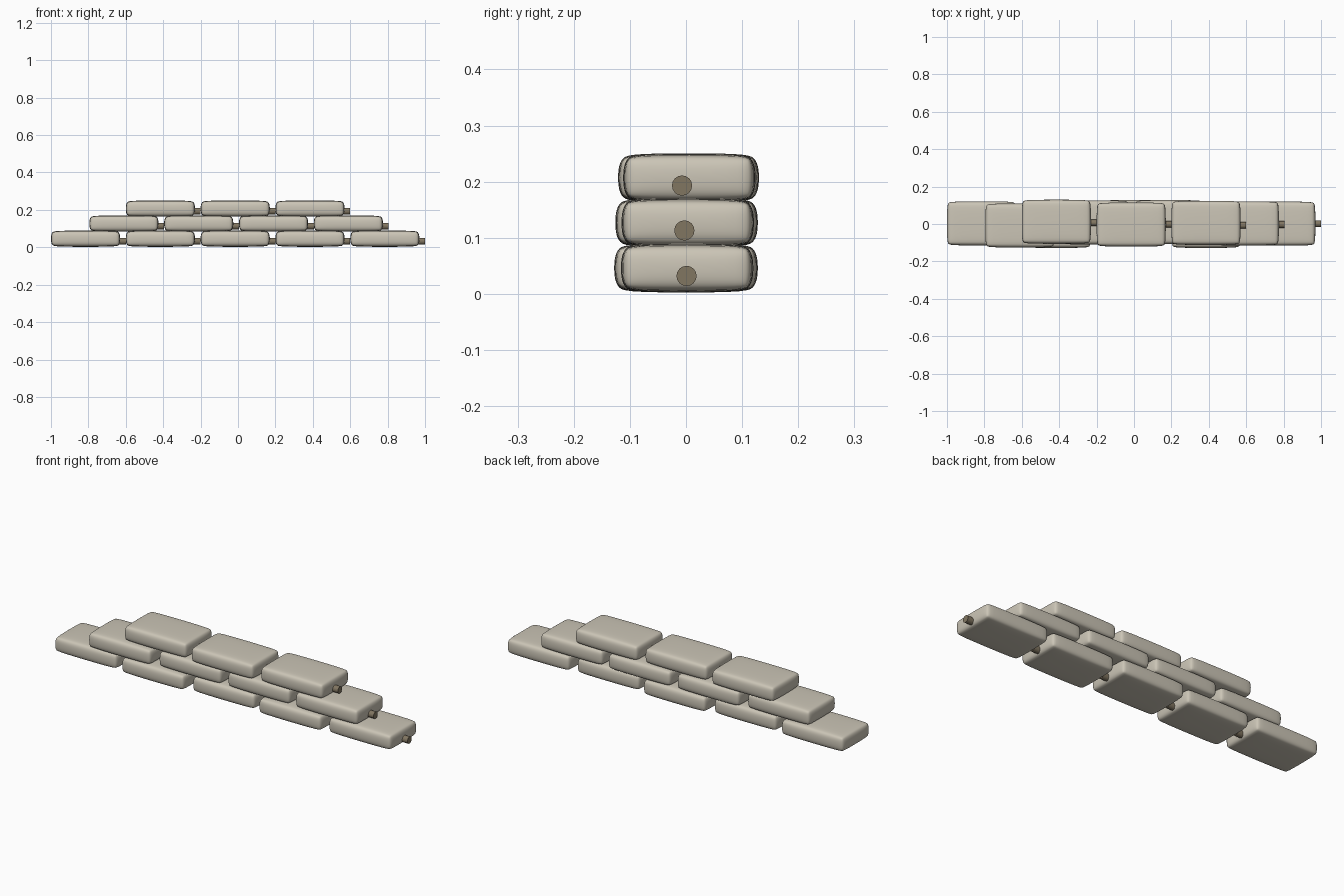
import bpy
import math

if "Cube" in bpy.data.objects:
    bpy.data.objects.remove(bpy.data.objects["Cube"])


def material(name, colour):
    m = bpy.data.materials.new(name)
    m.diffuse_color = (*colour, 1)
    m.use_nodes = True
    m.node_tree.nodes["Principled BSDF"].inputs["Base Color"].default_value = m.diffuse_color
    return m


canvas = material("canvas", (0.60, 0.56, 0.47))
cord = material("cord", (0.22, 0.18, 0.12))

LENGTH, WIDTH, HEIGHT = 0.37, 0.236, 0.087


def sandbag(name, x, y, z):
    # Stuffed bag: bevelled box softened by subdivision
    bpy.ops.mesh.primitive_cube_add(size=1, location=(x + LENGTH / 2, y, z))
    bag = bpy.context.object
    bag.name = name
    bag.scale = (LENGTH, WIDTH, HEIGHT)
    bpy.ops.object.transform_apply(location=False, rotation=False, scale=True)
    bevel = bag.modifiers.new("round", 'BEVEL')
    bevel.width = 0.026
    bevel.segments = 2
    soft = bag.modifiers.new("soft", 'SUBSURF')
    soft.levels = soft.render_levels = 2
    bpy.ops.object.modifier_apply(modifier="round")
    bpy.ops.object.modifier_apply(modifier="soft")
    # Restore the full size lost to smoothing
    d = bag.dimensions.copy()
    bag.scale = (LENGTH / d.x, WIDTH / d.y, HEIGHT / d.z)
    bpy.ops.object.transform_apply(location=False, rotation=False, scale=True)
    bpy.ops.object.shade_smooth()
    bag.data.materials.append(canvas)


def tied_neck(name, x, y, z):
    # Short tied stub at the right end of a bag
    bpy.ops.mesh.primitive_cylinder_add(
        vertices=16, radius=0.018, depth=0.044,
        location=(x + 0.378, y, z), rotation=(0, math.pi / 2, 0))
    neck = bpy.context.object
    neck.name = name
    bpy.ops.object.shade_smooth_by_angle(angle=math.radians(40))
    neck.data.materials.append(cord)


# Courses: first bag's left end, middle height, sideways shift of each bag
courses = [
    (-1.0, 0.046, (0.003, -0.010, 0.010, -0.010, 0.002)),
    (-0.795, 0.127, (-0.008, 0.008, 0.010, 0.003)),
    (-0.6, 0.207, (0.012, -0.003, 0.006)),
]
neck_shift = (0.001, -0.003, -0.007)

for r, (left, z, shifts) in enumerate(courses):
    for i, y in enumerate(shifts):
        x = left + 0.4 * i
        sandbag(f"sandbag_{r + 1}_{i + 1}", x, y, z)
        tied_neck(f"tied_neck_{r + 1}_{i + 1}", x, neck_shift[r] if i == len(shifts) - 1 else y * 0.5, z - 0.014)
